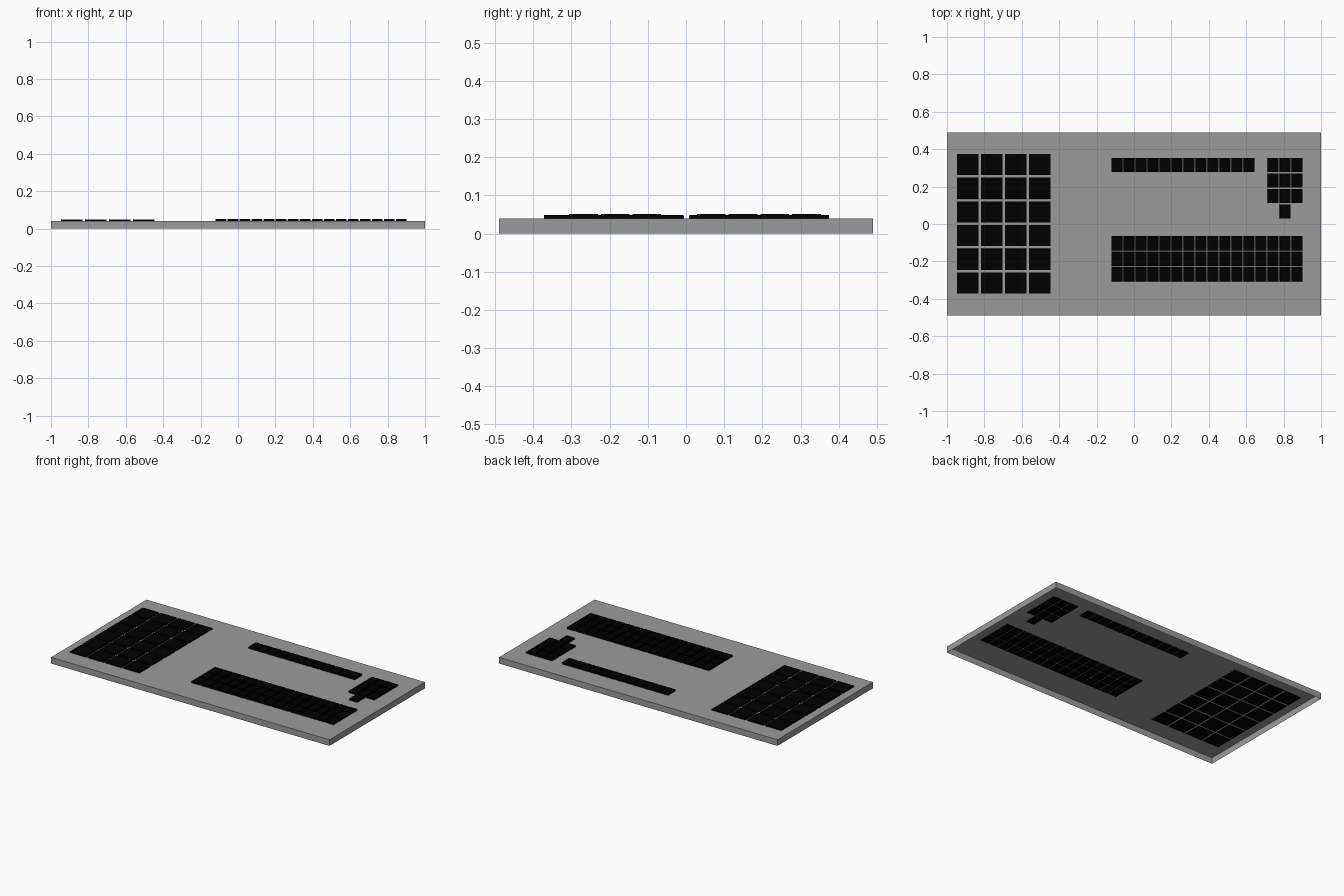
import bpy, bmesh

if "Cube" in bpy.data.objects:
    bpy.data.objects.remove(bpy.data.objects["Cube"])


def make_material(name, v):
    mat = bpy.data.materials.new(name)
    mat.diffuse_color = (v, v, v, 1)
    mat.use_nodes = True
    mat.node_tree.nodes["Principled BSDF"].inputs["Base Color"].default_value = mat.diffuse_color
    return mat


black = make_material("key_black", 0.0)
grey = make_material("panel_grey", 0.33)


def add_block(bm, x, y, w, d, z0, z1, taper=0.0, bottom=True):
    """Box from corner (x left, y back), optionally tapered to the top."""
    def ring(z, t):
        return [bm.verts.new(p) for p in (
            (x + t, y - d + t, z), (x + w - t, y - d + t, z),
            (x + w - t, y - t, z), (x + t, y - t, z))]
    lo, hi = ring(z0, 0), ring(z1, taper)
    bm.faces.new(hi)
    if bottom:
        bm.faces.new(lo[::-1])
    for i in range(4):
        j = (i + 1) % 4
        bm.faces.new((lo[i], lo[j], hi[j], hi[i]))


def finish(name, bm, mat):
    me = bpy.data.meshes.new(name)
    bm.to_mesh(me)
    bm.free()
    me.materials.append(mat)
    bpy.context.collection.objects.link(bpy.data.objects.new(name, me))


# Thin tray, open underneath
bm = bmesh.new()
add_block(bm, -1, 0.49, 2, 0.98, 0, 0.04, bottom=False)
finish("panel", bm, grey)

# Large pads: 4 columns by 6 rows
bm = bmesh.new()
for c in range(4):
    for r in range(6):
        add_block(bm, -0.947 + c * 0.1283, 0.375 - r * 0.1267,
                  0.116, 0.114, 0.038, 0.048, 0.001)
finish("large_pads", bm, black)

# Small keys share one grid pitch
X0, PX, PY = -0.12, 0.0642, 0.083


def key_group(name, y, cells):
    bm = bmesh.new()
    for c, r in cells:
        add_block(bm, X0 + c * PX, y - r * PY, 0.058, 0.077, 0.038, 0.051, 0.001)
    finish(name, bm, black)


key_group("main_keys", -0.064, [(c, r) for c in range(16) for r in range(3)])
key_group("top_row_keys", 0.354, [(c, 0) for c in range(12)])
key_group("corner_keys", 0.354,
          [(c, r) for c in (13, 14, 15) for r in range(3)] + [(14, 3)])
